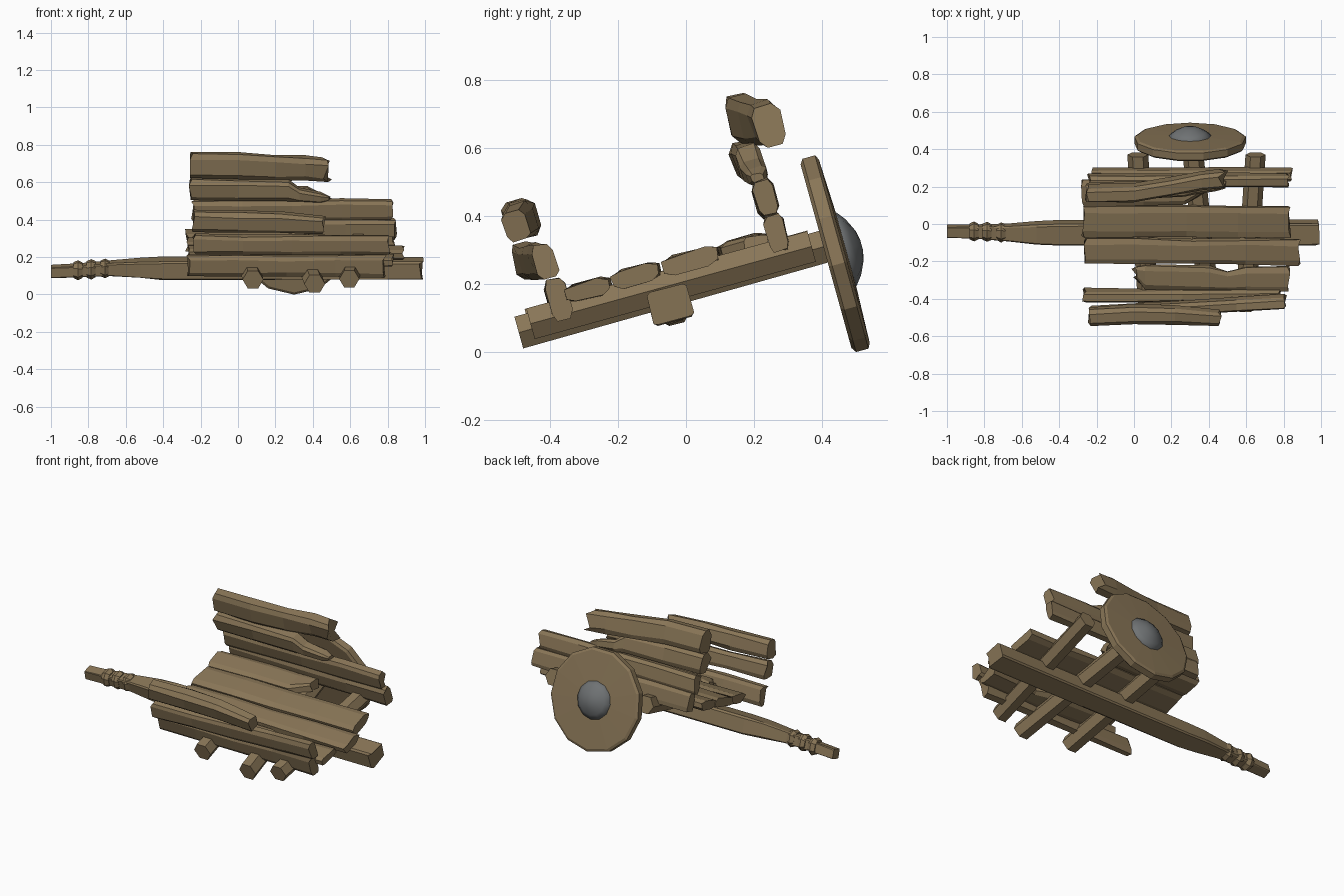
import bpy, bmesh, math, random
from mathutils import Vector

random.seed(4)
TILT = math.radians(15.5)      # whole cart leans on its single wheel


def material(name, rgb):
    m = bpy.data.materials.new(name)
    m.diffuse_color = (*rgb, 1)
    return m


WOOD = material("weathered wood", (0.25, 0.18, 0.095))
IRON = material("grey iron", (0.16, 0.17, 0.175))


def finish(name, bm, mat):
    bmesh.ops.recalc_face_normals(bm, faces=bm.faces)
    me = bpy.data.meshes.new(name)
    bm.to_mesh(me)
    bm.free()
    me.materials.append(mat)
    ob = bpy.data.objects.new(name, me)
    bpy.context.collection.objects.link(ob)
    ob.rotation_euler.x = TILT
    return ob


def skin(bm, rings):
    """Bridge rings of points and cap both ends."""
    vs = [[bm.verts.new(p) for p in r] for r in rings]
    n = len(vs[0])
    for a, b in zip(vs, vs[1:]):
        for i in range(n):
            bm.faces.new((a[i], a[(i + 1) % n], b[(i + 1) % n], b[i]))
    bm.faces.new(vs[0])
    bm.faces.new(vs[-1])


def plank(name, stations, jag=(0, 0), chamfer=0.2, rough=0.004):
    """Stations: x, centre across, centre up, size across, size up."""
    c = 1 - 2 * chamfer
    prof = [(-1, -c), (-c, -1), (c, -1), (1, -c), (1, c), (c, 1), (-c, 1), (-1, c)]
    rings = []
    for k, (x, v, w, dv, dw) in enumerate(stations):
        j = jag[0] if k == 0 else jag[1] if k == len(stations) - 1 else 0
        rings.append([(x + random.uniform(-j, j),
                       v + p * dv / 2 + random.uniform(-rough, rough),
                       w + q * dw / 2 + random.uniform(-rough, rough)) for p, q in prof])
    bm = bmesh.new()
    skin(bm, rings)
    return finish(name, bm, WOOD)


def straight(name, x0, x1, a, b, size, n=5, jag=(0.012, 0.012)):
    """Plank running from centre a at x0 to centre b at x1."""
    st = []
    for i in range(n):
        t = i / (n - 1)
        st.append((x0 + (x1 - x0) * t, a[0] + (b[0] - a[0]) * t, a[1] + (b[1] - a[1]) * t,
                   size[0] * random.uniform(0.92, 1.04), size[1] * random.uniform(0.93, 1.05)))
    return plank(name, st, jag)


def log(name, p, q, r, sides=6):
    p, q = Vector(p), Vector(q)
    rings = [[(e.x + r * math.cos(math.tau * i / sides), e.y, e.z + r * math.sin(math.tau * i / sides))
              for i in range(sides)] for e in (p, p.lerp(q, 0.5), q)]
    bm = bmesh.new()
    skin(bm, rings)
    return finish(name, bm, WOOD)


def lathe(name, centre, profile, sides, mat, turn=0):
    """Profile of (radius, offset) turned round the axle direction."""
    bm = bmesh.new()
    skin(bm, [[(centre[0] + r * math.sin(math.tau * i / sides + turn), centre[1] + o,
                centre[2] + r * math.cos(math.tau * i / sides + turn)) for i in range(sides)]
              for r, o in profile])
    return finish(name, bm, mat)


# Central pole with tapered handle and sloping rear end
plank("draw_pole", [(-1.0, -0.005, 0.128, 0.06, 0.058), (-0.85, -0.005, 0.136, 0.066, 0.062),
                    (-0.68, -0.006, 0.148, 0.08, 0.07), (-0.52, -0.008, 0.15, 0.108, 0.09),
                    (-0.4, -0.008, 0.147, 0.122, 0.1), (0.3, -0.008, 0.147, 0.122, 0.1),
                    (0.98, -0.008, 0.147, 0.122, 0.1)], jag=(0, 0.012), chamfer=0.08, rough=0.002)

# Rope wraps on the handle
for k, x in enumerate((-0.855, -0.785, -0.71)):
    r = 0.046
    z = 0.136 + 0.005 * k
    plank(f"handle_wrap_{k + 1}", [(x - 0.024, -0.005, z, 1.7 * r, 1.7 * r),
                                   (x, -0.005, z, 2.15 * r, 2.15 * r),
                                   (x + 0.024, -0.005, z, 1.7 * r, 1.7 * r)], chamfer=0.27, rough=0.002)

# Cross logs under the bed, the middle one carries the wheel
log("front_cross_log", (0.08, -0.425, 0.2), (0.02, 0.44, 0.2), 0.056)
log("axle_log", (0.41, -0.46, 0.186), (0.31, 0.49, 0.19), 0.056)
log("rear_cross_log", (0.595, -0.42, 0.202), (0.65, 0.44, 0.2), 0.054)

# Bed boards
plank("bed_board_1", [(0.0, -0.2, 0.25, 0.06, 0.045), (0.06, -0.225, 0.253, 0.13, 0.05),
                      (0.4, -0.232, 0.253, 0.135, 0.055), (0.5, -0.245, 0.253, 0.1, 0.05),
                      (0.6, -0.235, 0.253, 0.13, 0.05), (0.83, -0.232, 0.253, 0.13, 0.05)], (0.02, 0.012))
straight("bed_board_2", -0.26, 0.88, (-0.075, 0.257), (-0.085, 0.257), (0.135, 0.056))
straight("bed_board_3", -0.27, 0.83, (0.088, 0.255), (0.082, 0.255), (0.165, 0.056))
plank("bed_board_4", [(-0.275, 0.245, 0.253, 0.145, 0.055), (0.05, 0.247, 0.253, 0.145, 0.055),
                      (0.27, 0.25, 0.253, 0.14, 0.055), (0.38, 0.285, 0.25, 0.07, 0.05)], (0.012, 0.02))

# Front side wall
straight("front_wall_board_1", -0.265, 0.785, (-0.325, 0.25), (-0.32, 0.25), (0.06, 0.12))
straight("front_wall_board_2", -0.235, 0.81, (-0.385, 0.385), (-0.33, 0.366), (0.065, 0.105))
plank("front_wall_board_3", [(-0.24, -0.37, 0.51, 0.085, 0.11), (0.0, -0.36, 0.505, 0.09, 0.11),
                             (0.22, -0.365, 0.5, 0.085, 0.105), (0.455, -0.385, 0.49, 0.07, 0.09)],
      (0.01, 0.02))

# Back side wall
straight("back_wall_board_1", -0.22, 0.84, (0.352, 0.268), (0.35, 0.266), (0.06, 0.11))
straight("back_wall_board_2", -0.24, 0.82, (0.345, 0.372), (0.347, 0.374), (0.06, 0.11))
plank("back_wall_board_3", [(-0.255, 0.32, 0.495, 0.08, 0.115), (0.0, 0.325, 0.492, 0.08, 0.11),
                            (0.27, 0.332, 0.485, 0.08, 0.105), (0.33, 0.335, 0.458, 0.07, 0.065),
                            (0.44, 0.34, 0.445, 0.06, 0.05), (0.485, 0.34, 0.437, 0.04, 0.025)], (0.01, 0.01))
plank("back_wall_board_4", [(-0.25, 0.342, 0.622, 0.08, 0.135), (0.0, 0.345, 0.62, 0.09, 0.135),
                            (0.2, 0.375, 0.6, 0.085, 0.13), (0.36, 0.405, 0.588, 0.085, 0.125),
                            (0.475, 0.415, 0.578, 0.085, 0.125)], (0.01, 0.028))

# Solid wooden wheel and its iron hub
HUB = (0.3, 0.503, 0.165)
lathe("wheel", HUB, [(0.285, -0.03), (0.3, -0.02), (0.3, 0.018), (0.285, 0.026), (0.12, 0.032)],
      13, WOOD, math.pi)
lathe("wheel_hub", HUB, [(0.112, 0.02), (0.112, 0.034), (0.085, 0.055), (0.045, 0.074), (0.015, 0.08)],
      12, IRON)
bpy.context.view_layer.update()
hub = bpy.data.objects["wheel_hub"]
for p in hub.data.polygons:
    p.use_smooth = True
